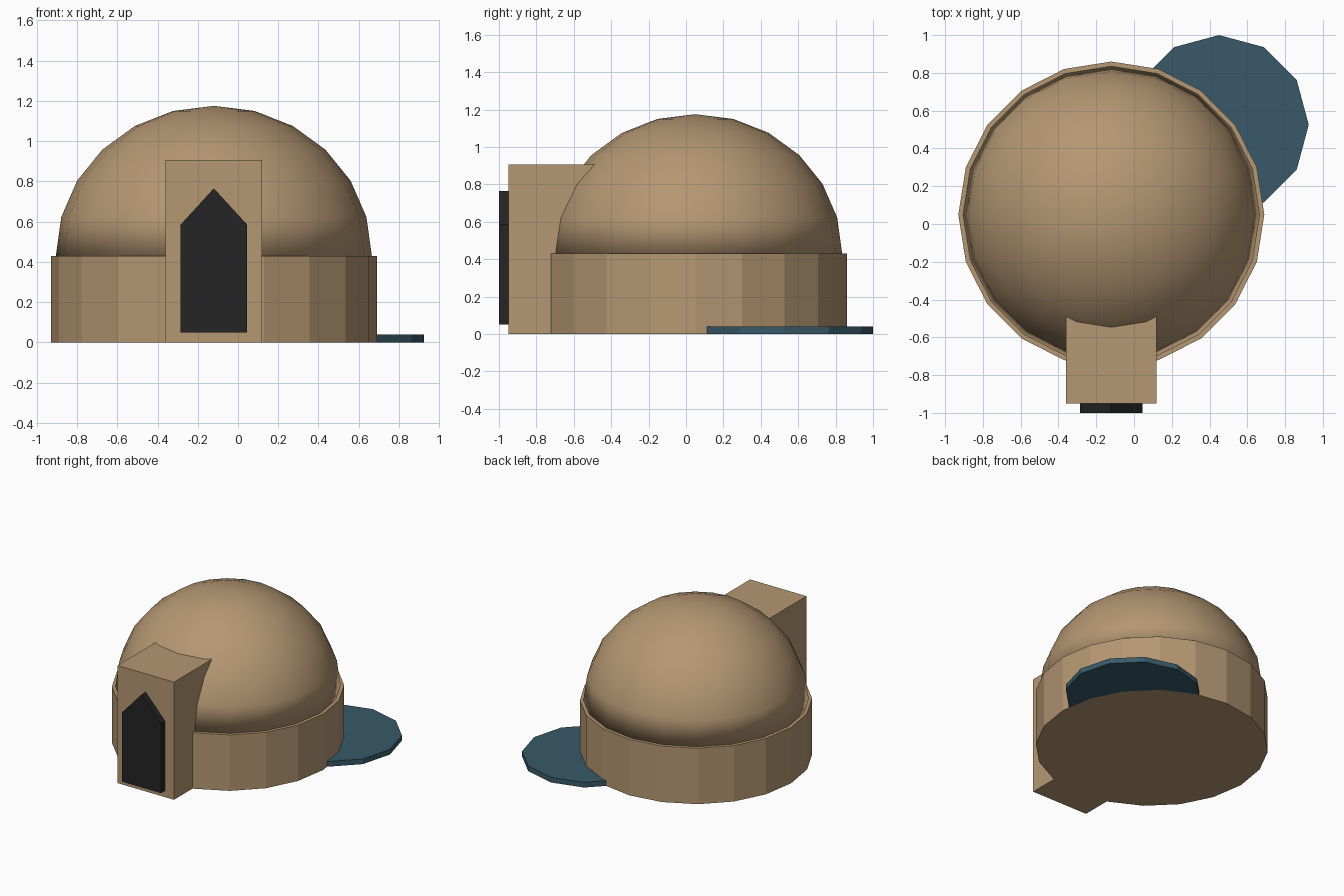
import bpy, bmesh, math

if "Cube" in bpy.data.objects:
    bpy.data.objects.remove(bpy.data.objects["Cube"])

CX, CY = -0.12, 0.05   # centre of the round building


def material(name, rgb):
    m = bpy.data.materials.new(name)
    m.diffuse_color = (*rgb, 1)
    m.use_nodes = True
    m.node_tree.nodes["Principled BSDF"].inputs["Base Color"].default_value = m.diffuse_color
    return m


clay = material("clay", (0.46, 0.31, 0.17))
dark = material("dark_door", (0.018, 0.018, 0.018))
water = material("water_blue", (0.04, 0.102, 0.138))


def finish(name, bm, mat, smooth=False):
    bmesh.ops.recalc_face_normals(bm, faces=bm.faces)
    for f in bm.faces:
        f.smooth = smooth
    me = bpy.data.meshes.new(name)
    bm.to_mesh(me)
    bm.free()
    me.materials.append(mat)
    ob = bpy.data.objects.new(name, me)
    bpy.context.collection.objects.link(ob)
    return ob


def ring(r, n, x, y):
    return [(x + r * math.cos(2 * math.pi * i / n),
             y + r * math.sin(2 * math.pi * i / n)) for i in range(n)]


def prism(name, points, low, high, mat, axis="z"):
    """Extrude an outline between two positions along z or y."""
    bm = bmesh.new()
    place = (lambda p, t: (p[0], p[1], t)) if axis == "z" else (lambda p, t: (p[0], t, p[1]))
    a = [bm.verts.new(place(p, low)) for p in points]
    b = [bm.verts.new(place(p, high)) for p in points]
    bm.faces.new(a)
    bm.faces.new(b)
    n = len(points)
    for i in range(n):
        j = (i + 1) % n
        bm.faces.new((a[i], a[j], b[j], b[i]))
    return finish(name, bm, mat)


# Round wall and pond
prism("round_wall", ring(0.81, 20, CX, CY), 0, 0.43, clay)
prism("pond", ring(0.475, 12, 0.45, 0.525), 0, 0.04, water)

# Entrance block running into the dome
prism("entrance_block", [(-0.36, -0.95), (0.12, -0.95), (0.12, -0.45), (-0.36, -0.45)],
      0, 0.905, clay)

# Pointed door
prism("door", [(-0.285, 0.05), (0.045, 0.05), (0.045, 0.585), (CX, 0.765), (-0.285, 0.585)],
      -1.0, -0.95, dark, axis="y")

# Dome: half of a slightly flattened sphere, closed underneath
bm = bmesh.new()
rings = []
for k in range(6):
    a = math.radians(15 * k)
    z = 0.43 + 0.745 * math.sin(a)
    rings.append([bm.verts.new((x, y, z)) for x, y in ring(0.785 * math.cos(a), 20, CX, CY)])
top = bm.verts.new((CX, CY, 1.175))
bm.faces.new(rings[0])
for i in range(20):
    j = (i + 1) % 20
    for lo, hi in zip(rings, rings[1:]):
        bm.faces.new((lo[i], lo[j], hi[j], hi[i]))
    bm.faces.new((rings[-1][i], rings[-1][j], top))
finish("dome", bm, clay, smooth=True)
